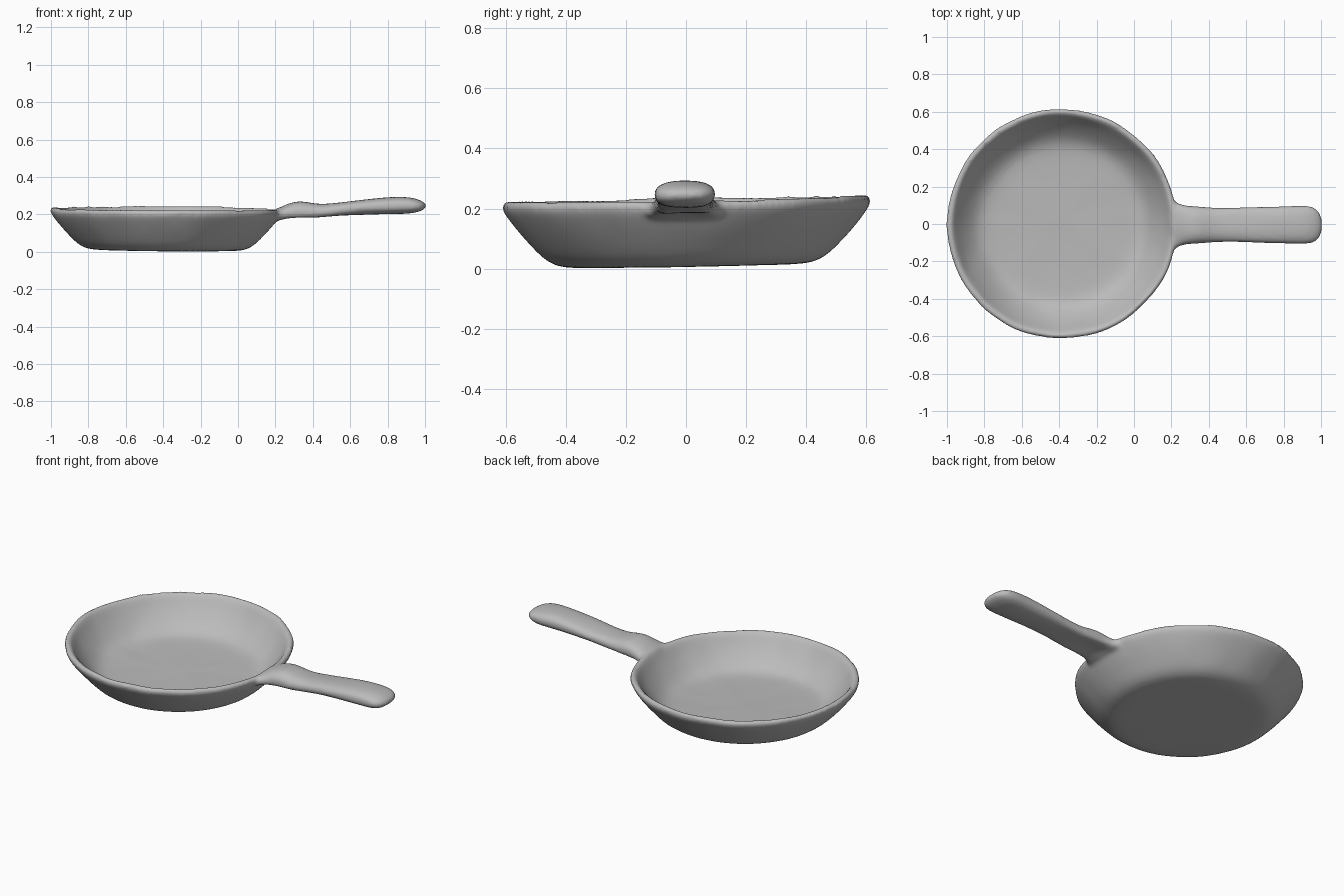
import bpy
import bmesh
import math
from mathutils import Vector, noise

cube = bpy.data.objects.get("Cube")
if cube:
    bpy.data.objects.remove(cube, do_unlink=True)

# One plain clay colour
clay = bpy.data.materials.new("grey_clay")
clay.use_nodes = True
colour = (0.5, 0.5, 0.5, 1)
clay.diffuse_color = colour
bsdf = clay.node_tree.nodes["Principled BSDF"]
bsdf.inputs["Base Color"].default_value = colour
bsdf.inputs["Roughness"].default_value = 0.8

CENTRE_X = -0.385


def loft(bm, rings):
    """Skin a closed tube through equal-length rings and cap both ends."""
    loops = [[bm.verts.new(p) for p in ring] for ring in rings]
    for a, b in zip(loops, loops[1:]):
        for i in range(len(a)):
            j = (i + 1) % len(a)
            bm.faces.new((a[i], a[j], b[j], b[i]))
    bm.faces.new(loops[0][::-1])
    bm.faces.new(loops[-1])


def pan_ring(r, z, count=72):
    ring = []
    for i in range(count):
        a = math.tau * i / count
        x, y = r * math.cos(a), r * math.sin(a)
        ring.append(Vector((CENTRE_X + x, y, z + 0.018 * y - 0.008 * x)))
    return ring


def handle_ring(x, half_width, low, high, channel, count=28):
    """Rounded section whose underside is hollowed by the channel depth."""
    ring = []
    mid, half = (low + high) / 2, (high - low) / 2
    for i in range(count):
        a = math.tau * i / count
        c, s = math.cos(a), math.sin(a)
        y = math.copysign(abs(c) ** 0.8, c)
        z = mid + half * math.copysign(abs(s) ** 0.8, s)
        if s < 0:
            z += channel * (1 - y * y)
        ring.append(Vector((x, y * half_width - 0.005, z)))
    return ring


bm = bmesh.new()

# Bowl: underside, flared outer wall, rounded lip, inner wall, floor
bowl = [(0.05, 0.008), (0.2, 0.008), (0.34, 0.008), (0.42, 0.01),
        (0.47, 0.035), (0.515, 0.08), (0.56, 0.13), (0.6, 0.18),
        (0.618, 0.21), (0.613, 0.23), (0.595, 0.236), (0.578, 0.222),
        (0.55, 0.175), (0.51, 0.125), (0.465, 0.08), (0.42, 0.057),
        (0.36, 0.05), (0.2, 0.048), (0.05, 0.048)]
loft(bm, [pan_ring(r, z) for r, z in bowl])

# Handle: flared root, thumb bump, waist, thick rounded tip
handle = [(0.185, 0.15, 0.16, 0.225, 0.0), (0.215, 0.135, 0.155, 0.23, 0.01),
          (0.25, 0.107, 0.153, 0.25, 0.03), (0.33, 0.1, 0.155, 0.277, 0.035),
          (0.42, 0.092, 0.165, 0.252, 0.02), (0.52, 0.092, 0.182, 0.26, 0.01),
          (0.65, 0.095, 0.198, 0.277, 0.0), (0.8, 0.1, 0.204, 0.294, 0.0),
          (0.9, 0.104, 0.203, 0.293, 0.0), (0.955, 0.1, 0.21, 0.282, 0.0),
          (0.988, 0.078, 0.222, 0.268, 0.0), (1.004, 0.04, 0.235, 0.255, 0.0)]
loft(bm, [handle_ring(*section) for section in handle])
bmesh.ops.recalc_face_normals(bm, faces=bm.faces)

# Hand-shaped unevenness
for v in bm.verts:
    wobble = noise.noise_vector(v.co * 6) * 0.006 + noise.noise_vector(v.co * 14) * 0.003
    lift = min(1, v.co.z / 0.1)
    v.co += wobble * max(0.2, lift)

mesh = bpy.data.meshes.new("frying_pan")
bm.to_mesh(mesh)
bm.free()
mesh.materials.append(clay)
pan = bpy.data.objects.new("frying_pan", mesh)
bpy.context.collection.objects.link(pan)

# Round the forms, fuse bowl and handle, soften the join
rounding = pan.modifiers.new("rounding", "SUBSURF")
rounding.levels = rounding.render_levels = 2
fuse = pan.modifiers.new("fuse", "REMESH")
fuse.mode = "VOXEL"
fuse.voxel_size = 0.011
fuse.use_smooth_shade = True
soften = pan.modifiers.new("soften", "SMOOTH")
soften.factor = 0.5
soften.iterations = 5
